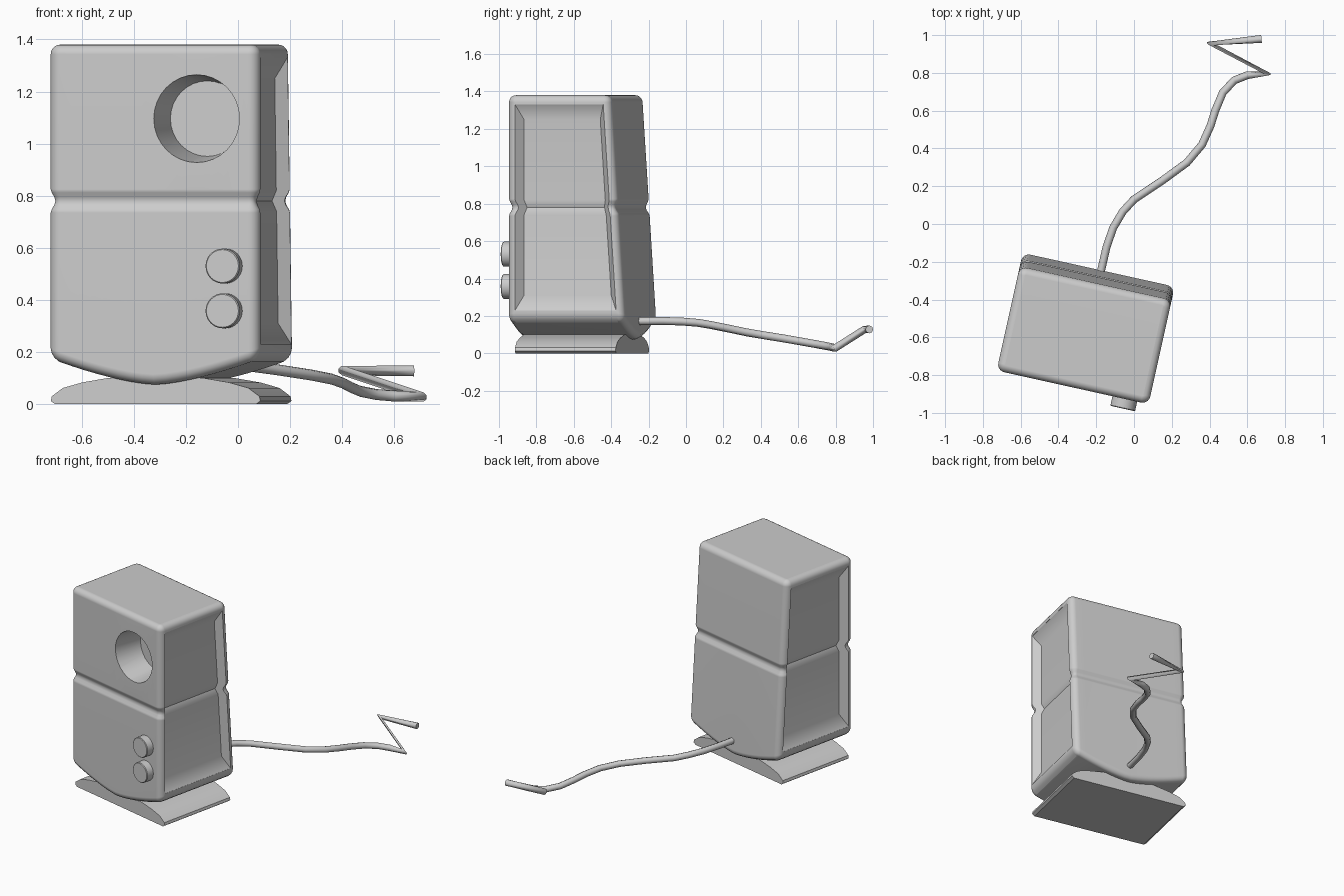
import bpy, bmesh
from math import sin, cos, pi, radians
from mathutils import Matrix

if "Cube" in bpy.data.objects:
    bpy.data.objects.remove(bpy.data.objects["Cube"])

# Local frame: origin at the middle of the front panel, then turned on the floor
PLACE = Matrix.Translation((-0.325, -0.865, 0)) @ Matrix.Rotation(radians(-12.5), 4, 'Z')
W = 0.412


def back(z):
    """Depth of the leaning back panel at height z."""
    return 0.563 + (1.38 - z) * 0.064


def make(name, bm, smooth=True):
    bmesh.ops.recalc_face_normals(bm, faces=bm.faces)
    me = bpy.data.meshes.new(name)
    bm.to_mesh(me)
    bm.free()
    ob = bpy.data.objects.new(name, me)
    ob.matrix_world = PLACE
    bpy.context.collection.objects.link(ob)
    if smooth:
        shade(ob)
    return ob


def shade(ob):
    bpy.ops.object.select_all(action='DESELECT')
    ob.select_set(True)
    bpy.context.view_layer.objects.active = ob
    bpy.ops.object.shade_smooth_by_angle(angle=radians(32))


def loft(rings, cap=True):
    bm = bmesh.new()
    vs = [[bm.verts.new(p) for p in r] for r in rings]
    n = len(vs[0])
    for a, b in zip(vs, vs[1:]):
        for i in range(n):
            bm.faces.new((a[i], a[(i + 1) % n], b[(i + 1) % n], b[i]))
    if cap == 'strips':           # join the front half to the back half
        for r in (vs[0], vs[-1]):
            for i in range(n // 2 - 1):
                bm.faces.new((r[i], r[i + 1], r[n - 2 - i], r[n - 1 - i]))
    elif cap:
        bm.faces.new(vs[0])
        bm.faces.new(vs[-1])
    return bm


def cylinder(r0, r1, x, z, y0, y1, seg=32, bevel=0):
    rad = [(r0, y0), (r1, y1)]
    if bevel:
        rad = [(r0 - bevel, y0), (r0, y0 + bevel), (r1, y1)]
    return loft([[(x + r * cos(2 * pi * i / seg), y, z + r * sin(2 * pi * i / seg))
                  for i in range(seg)] for r, y in rad])


def body_ring(inset, z, drop=0):
    r, w, y0, y1 = 0.042 - inset, W - inset, inset, back(z) - inset
    arc = [(r * (1 - cos(a)), r * (1 - sin(a))) for a in [pi / 2 * i / 5 for i in range(6)]]
    left = [(-w + dx, dy) for dx, dy in arc]
    mid = [((w - r) * (i / 8 - 1), 0) for i in range(1, 16)]
    half = left + mid + [(-x, y) for x, y in reversed(left)]
    pts = [(x, y0 + d) for x, d in half] + [(x, y1 - d) for x, d in reversed(half)]
    return [(x, y, z - drop * (1 - abs(x / W) ** 1.5)) for x, y in pts]


# Speaker body: rounded top, waist groove, bowed underside
R = 0.037
levels = [(R * (1 - cos(a)), 1.38 - R * (1 - sin(a)), 0)
          for a in [pi / 2 * (1 - i / 5) for i in range(6)]]
levels = [(R * (1 - cos(pi / 2 * i / 5)), 1.38 - R * (1 - sin(pi / 2 * i / 5)), 0)
          for i in range(5, -1, -1)]
levels += [(0, 0.825, 0), (0.004, 0.812, 0), (0.014, 0.795, 0), (0.018, 0.78, 0),
           (0.014, 0.765, 0), (0.004, 0.748, 0), (0, 0.735, 0),
           (0, 0.215, 0.1), (0.004, 0.198, 0.1), (0.014, 0.184, 0.1), (0.032, 0.175, 0.1)]
body = make("speaker_body", loft([body_ring(*l) for l in levels], 'strips'), False)

# Cutters: recessed side panels and the round driver opening
rows = [(1.33, 0.001), (1.25, 0.045), (0.82, 0.045), (0.78, 0.06),
        (0.74, 0.045), (0.31, 0.045), (0.23, 0.001)]
cutters = []
for s in (1, -1):
    rings = []
    for z, d in rows:
        f, b = 0.04, back(z) - 0.042
        prof = [(0.47, f), (W, f), (W - d, f + d * 0.9), (W - d, b - d * 0.7), (W, b), (0.47, b)]
        rings.append([(s * x, y, z) for x, y in prof])
    cutters.append(make("side_recess_cutter", loft(rings), False))
HX, HZ = 0.17, 1.096
cutters.append(make("driver_hole_cutter", cylinder(0.171, 0.145, HX, HZ, -0.02, 0.19), False))

bpy.context.view_layer.objects.active = body
for c in cutters:
    m = body.modifiers.new("cut", 'BOOLEAN')
    m.operation, m.solver, m.object = 'DIFFERENCE', 'EXACT', c
    bpy.ops.object.modifier_apply(modifier=m.name)
    bpy.data.objects.remove(c)
    bpy.context.view_layer.objects.active = body
shade(body)
body.modifiers.new("even_normals", 'WEIGHTED_NORMAL').keep_sharp = True

# Control knobs
for name, z in (("upper_knob", 0.53), ("lower_knob", 0.358)):
    make(name, cylinder(0.067, 0.067, 0.283, z, -0.052, 0.01, 32, 0.004))

# Arched foot
half = [(0.395, 0.0), (0.412, 0.012), (0.408, 0.03), (0.365, 0.062), (0.29, 0.083),
        (0.19, 0.1), (0.09, 0.108)]
outline = half + [(-x, z) for x, z in reversed(half)]
make("foot", loft([[(x, y, z) for x, z in outline] for y in (0.04, 0.592)]))

# Power cable trailing behind
path = [(-0.19, -0.33, 0.172), (-0.175, -0.25, 0.172), (-0.145, -0.12, 0.173), (-0.11, -0.02, 0.17),
        (-0.06, 0.065, 0.163), (0.0, 0.13, 0.152), (0.15, 0.23, 0.132),
        (0.28, 0.325, 0.112), (0.36, 0.42, 0.096), (0.405, 0.52, 0.08),
        (0.43, 0.6, 0.066), (0.47, 0.695, 0.049), (0.53, 0.76, 0.037),
        (0.6, 0.788, 0.031), (0.705, 0.797, 0.028), (0.405, 0.955, 0.128), (0.675, 0.98, 0.128)]
cu = bpy.data.curves.new("cable", 'CURVE')
cu.dimensions = '3D'
cu.bevel_depth, cu.bevel_resolution, cu.use_fill_caps = 0.021, 2, True
sp = cu.splines.new('POLY')
sp.points.add(len(path) - 1)
for p, co in zip(sp.points, path):
    p.co = (*co, 1)
bpy.context.collection.objects.link(bpy.data.objects.new("cable", cu))
